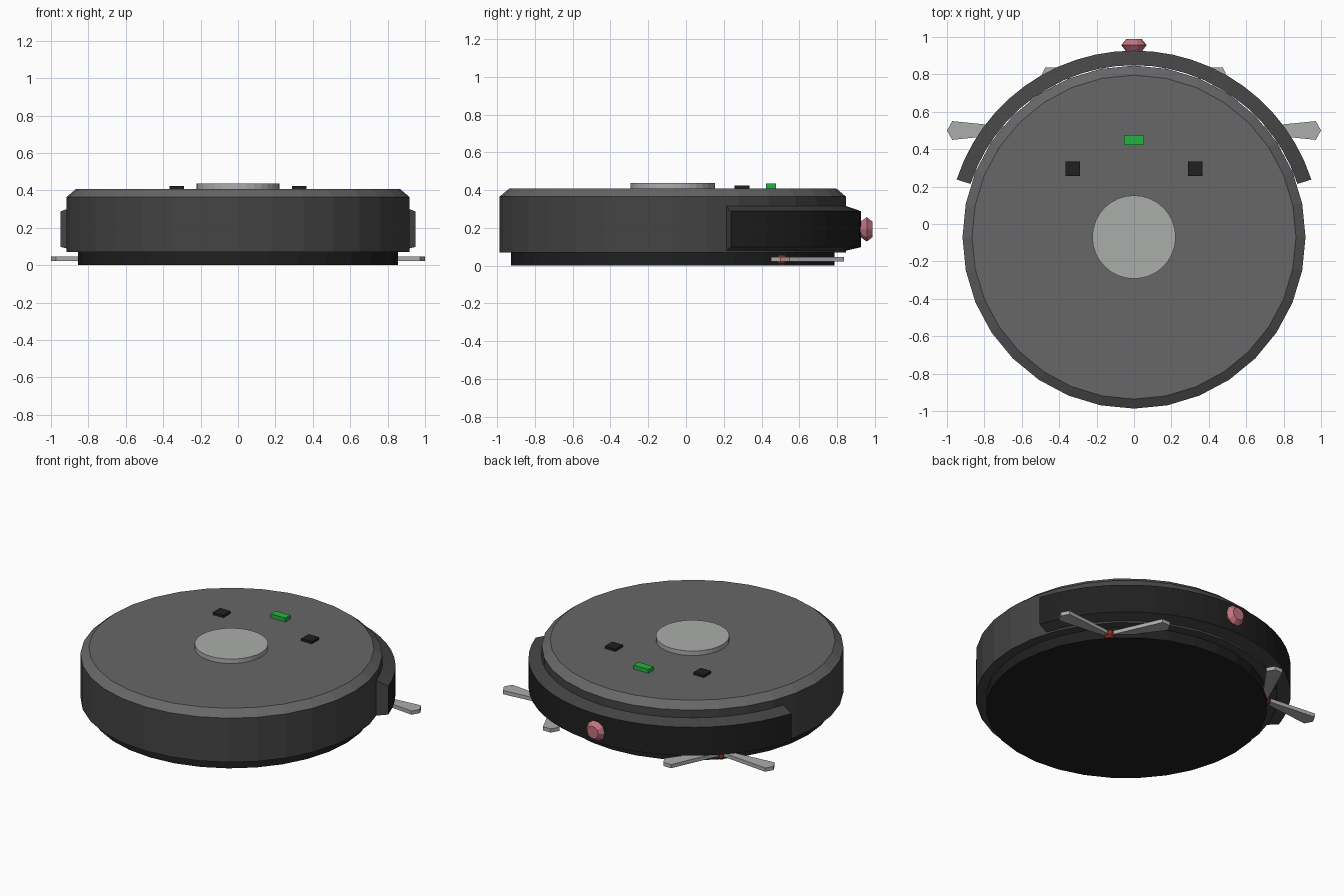
import bpy, math

if "Cube" in bpy.data.objects:
    bpy.data.objects.remove(bpy.data.objects["Cube"])

CY = -0.07          # centre line of the round body
SIDES = 32


def material(name, rgb):
    m = bpy.data.materials.new(name)
    m.diffuse_color = (*rgb, 1)
    m.use_nodes = True
    m.node_tree.nodes["Principled BSDF"].inputs["Base Color"].default_value = m.diffuse_color
    return m


TOP_GREY = material("top_grey", (0.135, 0.135, 0.14))
DARK_GREY = material("dark_grey", (0.058, 0.058, 0.058))
BLACK = material("black", (0.014, 0.014, 0.014))
LIGHT_GREY = material("light_grey", (0.41, 0.42, 0.41))
GREEN = material("green", (0.018, 0.45, 0.05))
PINK = material("pink", (0.55, 0.17, 0.22))
RED = material("red", (0.25, 0.03, 0.015))


def build(name, verts, faces, *mats):
    mesh = bpy.data.meshes.new(name)
    mesh.from_pydata(verts, [], faces)
    for m in mats:
        mesh.materials.append(m)
    obj = bpy.data.objects.new(name, mesh)
    bpy.context.collection.objects.link(obj)
    return obj


def lathe(name, profile, sides, centre, *mats, axis="Z"):
    """Capped solid turned from (radius, height) points."""
    verts, faces = [], []
    for r, h in profile:
        for i in range(sides):
            a = math.tau * i / sides
            u, v = r * math.cos(a), r * math.sin(a)
            p = (u, v, h) if axis == "Z" else (-u, h, v)
            verts.append(tuple(c + d for c, d in zip(centre, p)))
    for k in range(len(profile) - 1):
        for i in range(sides):
            j = (i + 1) % sides
            faces.append((k * sides + i, k * sides + j,
                          (k + 1) * sides + j, (k + 1) * sides + i))
    last = (len(profile) - 1) * sides
    faces.append(tuple(reversed(range(sides))))
    faces.append(tuple(range(last, last + sides)))
    return build(name, verts, faces, *mats)


def box(name, centre, size, mat):
    verts = [tuple(c + s * k / 2 for c, s, k in zip(centre, size, (x, y, z)))
             for x in (-1, 1) for y in (-1, 1) for z in (-1, 1)]
    faces = [(0, 1, 3, 2), (4, 6, 7, 5), (0, 4, 5, 1),
             (2, 3, 7, 6), (0, 2, 6, 4), (1, 5, 7, 3)]
    return build(name, verts, faces, mat)


# Base plate, main shell with lighter chamfered lid, centre turret
lathe("base_plate", [(0.855, 0), (0.855, 0.075)], SIDES, (0, CY, 0), BLACK)
shell = lathe("body_shell", [(0.917, 0.07), (0.917, 0.365), (0.866, 0.408)],
              SIDES, (0, CY, 0), DARK_GREY, TOP_GREY)
for f in shell.data.polygons:
    f.material_index = 1 if f.normal.z > 0.2 else 0
lathe("centre_button", [(0.223, 0.4), (0.223, 0.438)], 32, (0, CY, 0), LIGHT_GREY)

# Small top details
for side in (-1, 1):
    box("top_sensor", (side * 0.328, 0.296, 0.412), (0.078, 0.078, 0.024), BLACK)
box("status_light", (0, 0.45, 0.418), (0.108, 0.054, 0.032), GREEN)

# Bumper: sloped section swept along the rear arc
section = [(0.919, 0.08), (0.997, 0.098), (0.997, 0.288), (0.919, 0.315)]
steps = 24
verts, faces = [], []
for i in range(steps + 1):
    a = math.radians(18 + 144 * i / steps)
    verts += [(r * math.cos(a), CY + r * math.sin(a), z) for r, z in section]
for i in range(steps):
    for k in range(4):
        n = (k + 1) % 4
        faces.append((i * 4 + k, i * 4 + n, i * 4 + 4 + n, i * 4 + 4 + k))
faces = [tuple(reversed(f)) for f in faces]
faces += [(0, 1, 2, 3), tuple(steps * 4 + k for k in (3, 2, 1, 0))]
# quads run section-first, so flip them to face outwards
faces = [tuple(reversed(f)) if i < steps * 4 else f for i, f in enumerate(faces)]
bumper = build("bumper", verts, faces, DARK_GREY, BLACK)
for i, f in enumerate(bumper.data.polygons):
    f.material_index = 1 if i < steps * 4 and i % 4 == 1 else 0
import bmesh
bm = bmesh.new()
bm.from_mesh(bumper.data)
bmesh.ops.recalc_face_normals(bm, faces=bm.faces)
bm.to_mesh(bumper.data)
bm.free()

# Rear sensor knob
lathe("rear_knob", [(0.042, 0.922), (0.068, 0.957), (0.042, 0.988)],
      10, (0, 0, 0.192), PINK, axis="Y")

# Side brushes: red hub with three flared blades, on both sides
outline = [(0.0, -0.014), (0.36, -0.05), (0.388, 0.0), (0.36, 0.05), (0.0, 0.014)]
for side in (-1, 1):
    hx, hy = side * 0.612, 0.5
    lathe("brush_hub", [(0.026, 0.001), (0.038, 0.014), (0.038, 0.045), (0.026, 0.056)],
          10, (hx, hy, 0), RED)
    for turn in (0, 120, 240):
        a = math.radians(turn)
        verts = []
        for z in (0.022, 0.047):
            for u, v in outline:
                verts.append((hx + side * (u * math.cos(a) - v * math.sin(a)),
                              hy + u * math.sin(a) + v * math.cos(a), z))
        faces = [(4, 3, 2, 1, 0), (5, 6, 7, 8, 9)]
        faces += [(k, (k + 1) % 5, (k + 1) % 5 + 5, k + 5) for k in range(5)]
        if side < 0:
            faces = [tuple(reversed(f)) for f in faces]
        build("brush_blade", verts, faces, LIGHT_GREY)
